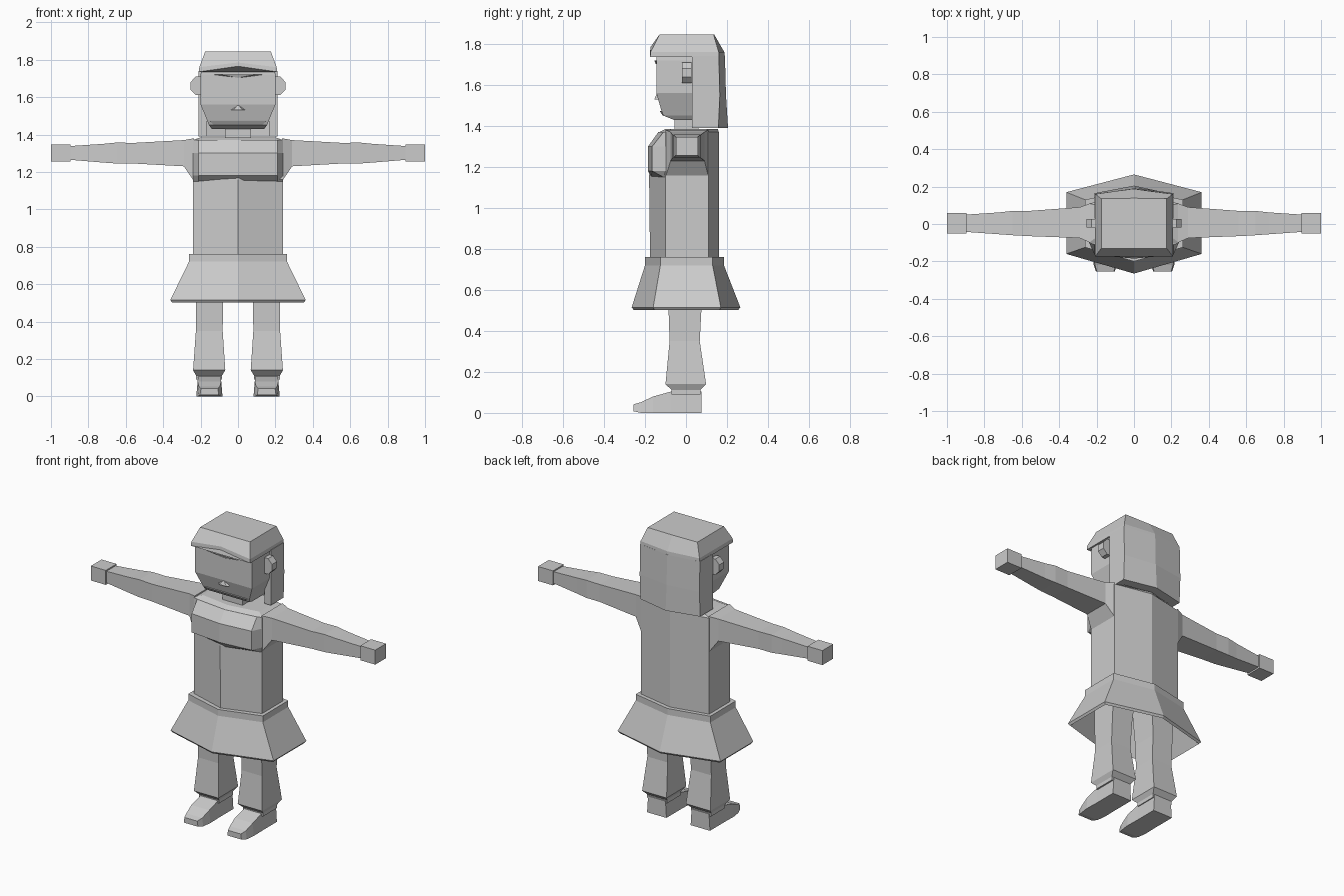
import bpy, bmesh, math

grey = bpy.data.materials.new("plain_grey")
grey.diffuse_color = (0.6, 0.6, 0.6, 1)


def loft(name, rings, mirror=False, closed=False):
    """Skin a list of equal-length rings; closed joins last ring to first, otherwise ends are capped."""
    bm = bmesh.new()
    vs = [[bm.verts.new(p) for p in r] for r in rings]
    n = len(rings[0])
    pairs = list(zip(vs, vs[1:])) + ([(vs[-1], vs[0])] if closed else [])
    for a, b in pairs:
        for i in range(n):
            j = (i + 1) % n
            bm.faces.new((a[i], a[j], b[j], b[i]))
    if not closed:
        bm.faces.new(vs[0])
        bm.faces.new(vs[-1])
    bmesh.ops.recalc_face_normals(bm, faces=bm.faces)
    me = bpy.data.meshes.new(name)
    bm.to_mesh(me)
    bm.free()
    me.materials.append(grey)
    ob = bpy.data.objects.new(name, me)
    bpy.context.collection.objects.link(ob)
    if mirror:
        ob.modifiers.new("mirror", 'MIRROR')
    return ob


def rect(z, x0, x1, y0, y1):
    return [(x0, y0, z), (x1, y0, z), (x1, y1, z), (x0, y1, z)]


def rect_x(x, y0, y1, z0, z1):
    return [(x, y0, z0), (x, y1, z0), (x, y1, z1), (x, y0, z1)]


def hexa(z, w, front, side_f, side_b, back, z_front=None):
    """Six-sided ring with a ridge at centre front and centre back."""
    zf = z if z_front is None else z_front
    return [(0, front, zf), (w, side_f, z), (w, side_b, z),
            (0, back, z), (-w, side_b, z), (-w, side_f, z)]


# Torso
loft("torso", [hexa(0.72, 0.24, -0.175, -0.10, 0.11, 0.16),
               hexa(1.16, 0.24, -0.18, -0.10, 0.11, 0.16),
               hexa(1.37, 0.24, -0.13, -0.10, 0.11, 0.16),
               hexa(1.385, 0.20, -0.10, -0.07, 0.10, 0.155)])


# Chest
def chest_ring(z, corner, centre):
    return [(-0.24, 0, z), (-0.24, -0.10, z), (-0.21, corner, z), (0, centre, z),
            (0.21, corner, z), (0.24, -0.10, z), (0.24, 0, z)]


loft("chest", [chest_ring(1.15, -0.11, -0.17), chest_ring(1.18, -0.165, -0.185),
               chest_ring(1.30, -0.165, -0.185), chest_ring(1.37, -0.11, -0.135)])

# Skirt: outside with waistband, turned hem, open inside
loft("skirt", [hexa(0.76, 0.23, -0.17, -0.09, 0.10, 0.15),
               hexa(0.76, 0.262, -0.20, -0.125, 0.13, 0.185),
               hexa(0.72, 0.262, -0.20, -0.125, 0.13, 0.185),
               hexa(0.515, 0.362, -0.265, -0.16, 0.17, 0.265),
               hexa(0.502, 0.352, -0.255, -0.153, 0.163, 0.255),
               hexa(0.72, 0.245, -0.185, -0.11, 0.115, 0.17)], closed=True)

# Legs and cuffs
loft("leg", [rect(0.09, 0.085, 0.225, -0.07, 0.07),
             rect(0.112, 0.085, 0.225, -0.07, 0.07),
             rect(0.14, 0.068, 0.24, -0.10, 0.098),
             rect(0.35, 0.082, 0.225, -0.08, 0.067),
             rect(0.50, 0.08, 0.225, -0.085, 0.075),
             rect(0.74, 0.06, 0.225, -0.09, 0.09)], mirror=True)


# Shoes: sections from heel to toe
def shoe_ring(y, half, top, z0=0.0):
    c = 0.153
    return [(c - half, y, z0), (c + half, y, z0),
            (c + half * 0.9, y, top), (c - half * 0.9, y, top)]


loft("shoe", [shoe_ring(0.075, 0.068, 0.105), shoe_ring(-0.07, 0.068, 0.105),
              shoe_ring(-0.16, 0.07, 0.08), shoe_ring(-0.22, 0.062, 0.052),
              shoe_ring(-0.255, 0.05, 0.042, 0.008)], mirror=True)

# Arms and hands
loft("arm", [rect_x(0.235, -0.10, 0.11, 1.15, 1.38),
             rect_x(0.29, -0.075, 0.09, 1.23, 1.37),
             rect_x(0.56, -0.065, 0.07, 1.245, 1.355),
             rect_x(0.65, -0.06, 0.07, 1.245, 1.357),
             rect_x(0.72, -0.055, 0.062, 1.25, 1.35),
             rect_x(0.90, -0.042, 0.05, 1.265, 1.338)], mirror=True)
loft("hand", [rect_x(0.895, -0.05, 0.058, 1.255, 1.347),
              rect_x(1.0, -0.05, 0.058, 1.255, 1.347)], mirror=True)

# Neck and head
loft("neck", [rect(1.36, -0.07, 0.07, -0.055, 0.06), rect(1.46, -0.07, 0.07, -0.055, 0.06)])
loft("head", [rect(1.43, -0.14, 0.14, -0.06, 0.11),
              rect(1.45, -0.155, 0.155, -0.11, 0.12),
              rect(1.475, -0.165, 0.165, -0.12, 0.125),
              rect(1.56, -0.20, 0.20, -0.145, 0.13),
              rect(1.72, -0.20, 0.20, -0.145, 0.13),
              rect(1.79, -0.19, 0.19, -0.14, 0.13)])


# Face details: brow, nose and lip as shallow wedges
def wedge(name, half, z0, z1, y, depth):
    loft(name, [[(-half, y, z0), (half, y, z0), (0, y, z1)],
                [(-half * 0.6, y - depth, z0), (half * 0.6, y - depth, z0), (0, y - depth * 0.4, z1)]])


wedge("brow", 0.14, 1.72, 1.703, -0.143, 0.012)
wedge("nose", 0.042, 1.53, 1.56, -0.134, 0.02)
loft("lip", [rect(1.452, -0.13, 0.13, -0.115, -0.10),
             rect(1.472, -0.15, 0.15, -0.128, -0.10)])

# Ears: eight-sided discs
ear = []
for y in (-0.02, 0.028):
    ear.append([(0.207 + 0.05 * math.cos(a), y, 1.66 + 0.054 * math.sin(a))
                for a in (math.pi * (i + 0.5) / 4 for i in range(8))])
loft("ear", ear, mirror=True)

# Hair crown with arched fringe
loft("hair_crown", [hexa(1.735, 0.208, -0.175, -0.175, 0.16, 0.19, 1.765),
                    hexa(1.76, 0.207, -0.173, -0.173, 0.16, 0.187, 1.785),
                    hexa(1.845, 0.175, -0.13, -0.13, 0.135, 0.138)])


# Hair hanging around the back and sides
def hair_ring(z, back, side):
    right = [(0.21, 0.03), (0.21, side), (0, back)]
    inner = [(-0.165, 0.03), (-0.165, 0.11), (0, 0.14), (0.165, 0.11), (0.165, 0.03)]
    left = [(-0.21, side), (-0.21, 0.03)]
    return [(x, y, z) for x, y in right + left + inner]


loft("hair_back", [hair_ring(1.39, 0.205, 0.158), hair_ring(1.55, 0.195, 0.165),
                   hair_ring(1.74, 0.19, 0.16)])
